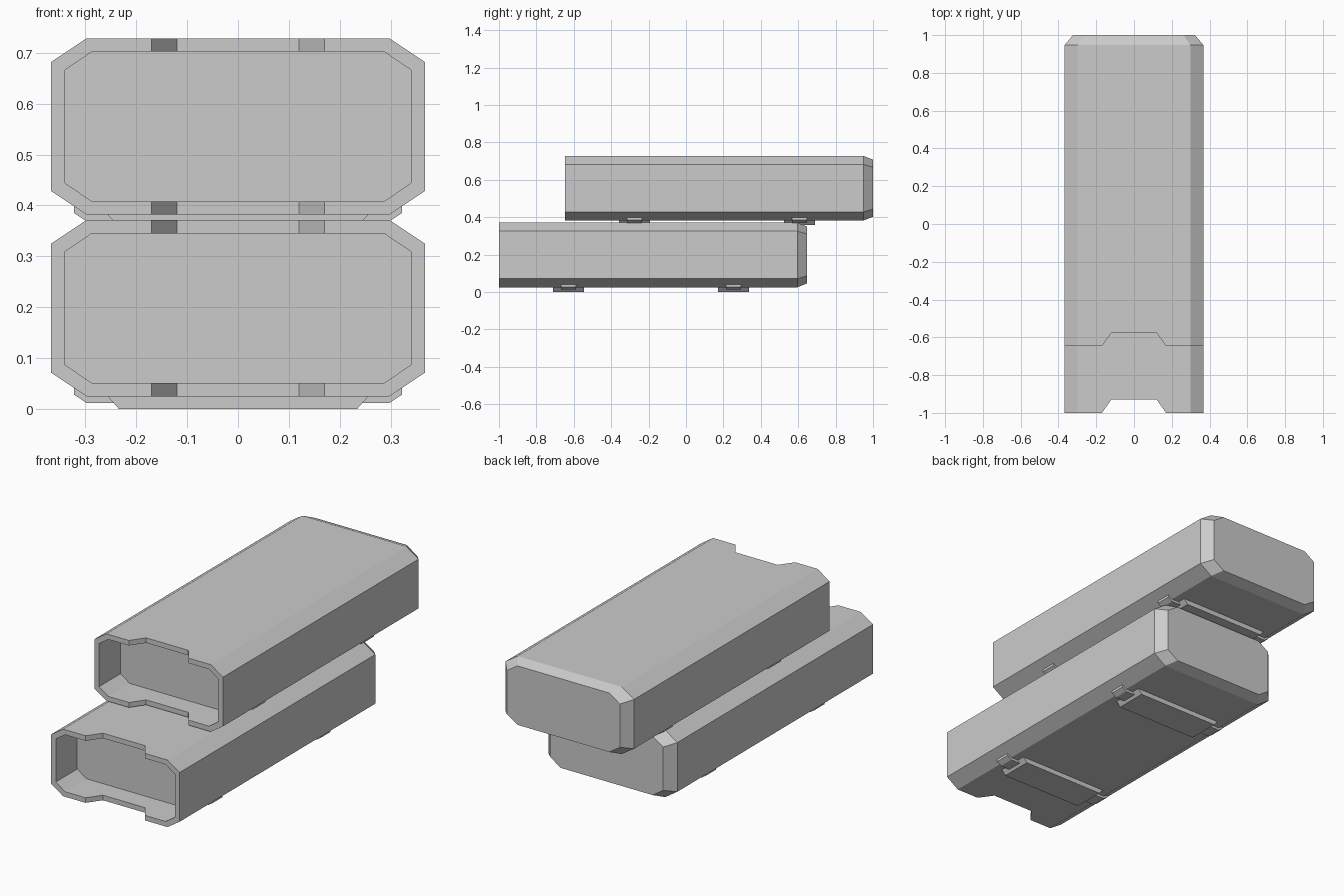
import bpy, bmesh

if "Cube" in bpy.data.objects:
    bpy.data.objects.remove(bpy.data.objects["Cube"])

W, H = 0.367, 0.173            # half width and half height of a case
LENGTH, CAVITY = 1.647, 0.175
STEP_Y, STEP_Z = 0.353, 0.357  # offset from lower to upper case


def octagon(w, h, cx, cz):
    half = [(w - cx, h), (-(w - cx), h), (-w, h - cz), (-w, -(h - cz))]
    return half + [(-x, -z) for x, z in half]


def finish(bm, name):
    bmesh.ops.recalc_face_normals(bm, faces=bm.faces)
    mesh = bpy.data.meshes.new(name)
    bm.to_mesh(mesh)
    bm.free()
    obj = bpy.data.objects.new(name, mesh)
    bpy.context.collection.objects.link(obj)
    return obj


def case(name, y0, zc):
    bm = bmesh.new()

    def ring(pts, y):
        return [bm.verts.new((x, y, zc + z)) for x, z in pts]

    def notched_ring(pts):
        # one vertex chain per octagon side; top and bottom carry the notch
        chains = []
        for i, (x, z) in enumerate(pts):
            chain = [bm.verts.new((x, y0, zc + z))]
            if i in (0, 4):
                s = 1 if i == 0 else -1
                for nx, d in ((.17, 0), (.12, .07), (-.12, .07), (-.17, 0)):
                    chain.append(bm.verts.new((s * nx, y0 + d, zc + z)))
            chains.append(chain)
        return chains

    def walls(chains, back):
        for i in range(8):
            j = (i + 1) % 8
            bm.faces.new(chains[i] + [chains[j][0], back[j], back[i]])

    outer = octagon(W, H, .069, .046)
    inner = octagon(.340, .147, .053, .036)
    front_out, front_in = notched_ring(outer), notched_ring(inner)

    # outer shell with tapered rear end
    shoulder = ring(outer, y0 + LENGTH - .052)
    rear = ring([(x * .88, z * .88) for x, z in outer], y0 + LENGTH)
    walls(front_out, shoulder)
    walls([[v] for v in shoulder], rear)
    bm.faces.new(rear)

    # shallow cavity
    floor = ring(inner, y0 + CAVITY)
    walls(front_in, floor)
    bm.faces.new(floor)

    # front rim
    a, b = sum(front_out, []), sum(front_in, [])
    for i in range(len(a)):
        j = (i + 1) % len(a)
        bm.faces.new((a[i], a[j], b[j], b[i]))
    finish(bm, name)


def prism(name, half_profile, yc, z0, depth):
    # mirrored profile extruded along y
    bm = bmesh.new()
    pts = half_profile + [(-x, z) for x, z in reversed(half_profile)]
    face = bm.faces.new([bm.verts.new((x, yc - depth / 2, z0 + z)) for x, z in pts])
    ext = bmesh.ops.extrude_face_region(bm, geom=[face])["geom"]
    bmesh.ops.translate(bm, vec=(0, depth, 0),
                        verts=[v for v in ext if isinstance(v, bmesh.types.BMVert)])
    finish(bm, name)


for k, label in enumerate(("lower", "upper")):
    dy, dz = k * STEP_Y, k * STEP_Z
    case(f"{label}_case", -1 + dy, .198 + dz)
    for y, end in ((-.628, "front"), (.255, "rear")):
        # strap hugging the underside chamfers, with a foot pad below it
        prism(f"{label}_{end}_strap",
              [(.298, .026), (.322, .042), (.322, .028), (.298, .012)], y + dy, dz, .08)
        prism(f"{label}_{end}_foot_pad", [(.257, .026), (.234, 0)], y + dy, dz, .166)
